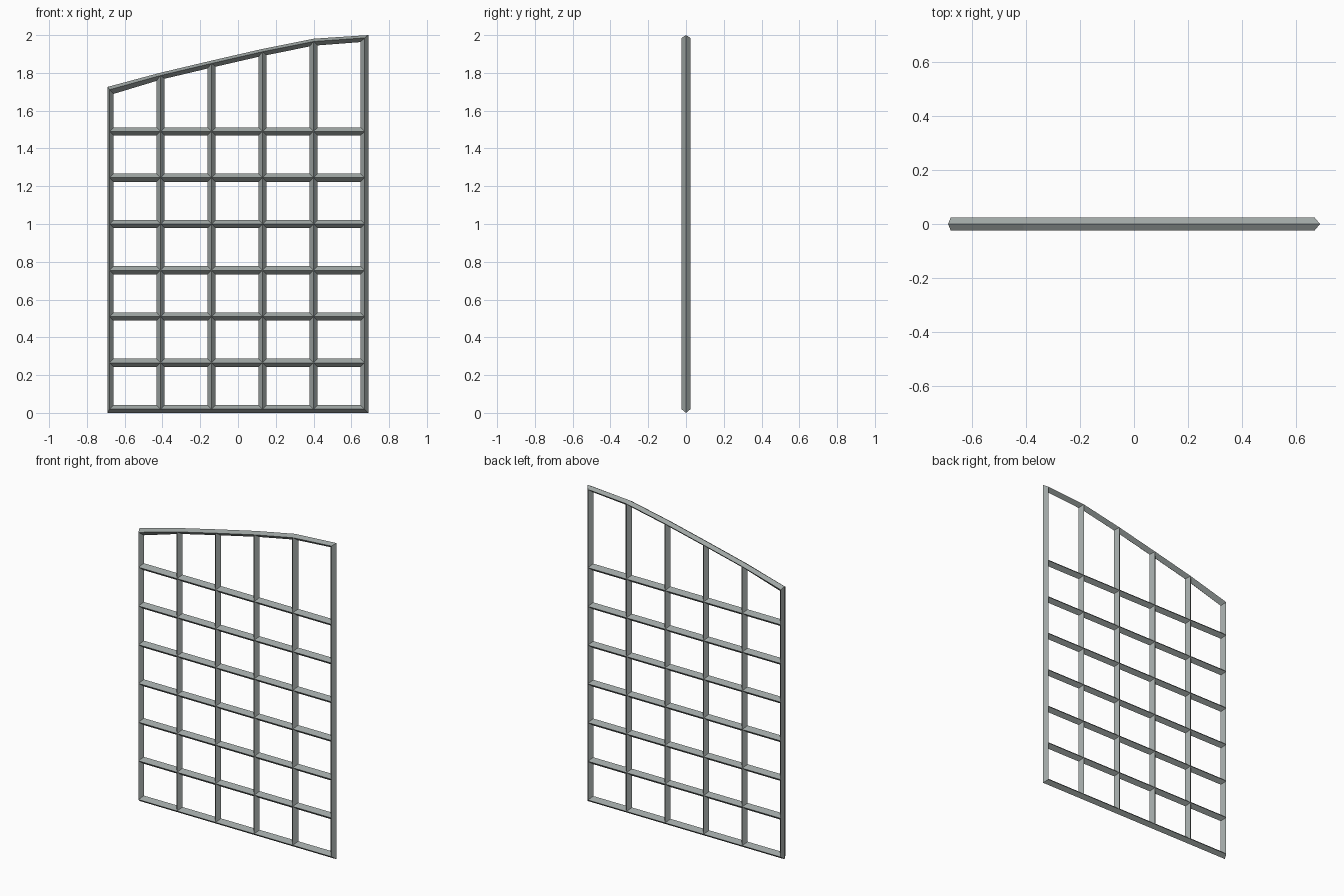
import bpy
import bmesh
from mathutils import Vector

if "Cube" in bpy.data.objects:
    bpy.data.objects.remove(bpy.data.objects["Cube"])

HALF = 0.022    # half width of a bar seen from the front
DEPTH = 0.024   # ridge distance from the middle plane

metal = bpy.data.materials.new("grey metal")
metal.diffuse_color = (0.34, 0.375, 0.365, 1)
metal.use_nodes = True
metal.node_tree.nodes["Principled BSDF"].inputs["Base Color"].default_value = metal.diffuse_color

# Lattice lines
xs = [-0.68 + 0.27 * i for i in range(6)]
zs = [0.02 + 0.245 * i for i in range(7)]
tops = [1.711, 1.786, 1.850, 1.912, 1.966, 1.985]


def finish(bm, name):
    bmesh.ops.recalc_face_normals(bm, faces=bm.faces)
    mesh = bpy.data.meshes.new(name)
    bm.to_mesh(mesh)
    bm.free()
    mesh.materials.append(metal)
    obj = bpy.data.objects.new(name, mesh)
    bpy.context.collection.objects.link(obj)
    return obj


def bar(name, x0, z0, x1, z1):
    """Diamond-section bar between two points of the middle plane."""
    a, b = Vector((x0, 0, z0)), Vector((x1, 0, z1))
    d = (b - a).normalized()
    side, out = Vector((-d.z, 0, d.x)) * HALF, Vector((0, DEPTH, 0))
    bm = bmesh.new()
    ends = [[bm.verts.new(p + o) for o in (side, out, -side, -out)] for p in (a, b)]
    for i in range(4):
        j = (i + 1) % 4
        bm.faces.new((ends[0][i], ends[0][j], ends[1][j], ends[1][i]))
    bm.faces.new(ends[0])
    bm.faces.new(ends[1])
    return finish(bm, name)


def loop(left, right, bottom, rise):
    """Outline of the panel with its sides moved to the given positions."""
    cols = [left] + xs[1:5] + [right]
    pts = [(left, bottom), (right, bottom)]
    return pts + [(x, z + rise) for x, z in reversed(list(zip(cols, tops)))]


# Outer frame: mitred diamond section with a gently curved sloping top
ridge = loop(xs[0], xs[-1], zs[0], 0)
outer = loop(-0.69, 0.69, 0.0, 0.015)
inner = loop(xs[0] + HALF, xs[-1] - HALF, zs[0] + HALF, -HALF)
bm = bmesh.new()
rings = [[bm.verts.new((x, y, z)) for x, z in pts]
         for pts, y in ((outer, 0), (ridge, -DEPTH), (inner, 0), (ridge, DEPTH))]
n = len(ridge)
for r in range(4):
    a, b = rings[r], rings[(r + 1) % 4]
    for i in range(n):
        j = (i + 1) % n
        bm.faces.new((a[i], a[j], b[j], b[i]))
finish(bm, "outer_frame")

# Upright bars reaching the curved top
for i in range(1, 5):
    bar(f"upright_bar_{i}", xs[i], zs[0], xs[i], tops[i])

# Level cross bars
for i in range(1, 7):
    bar(f"cross_bar_{i}", xs[0], zs[i], xs[-1], zs[i])
